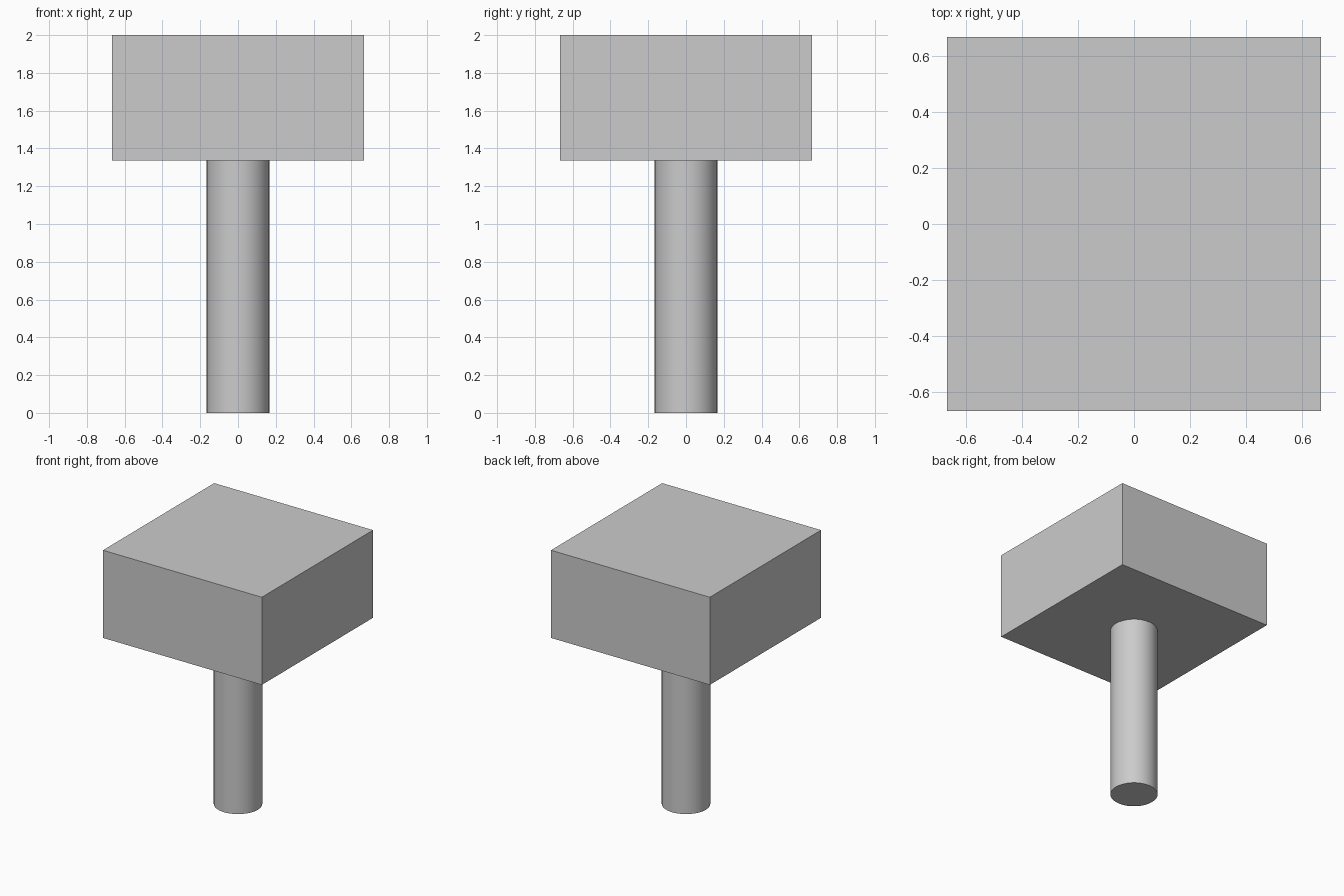
import bpy

if "Cube" in bpy.data.objects:
    bpy.data.objects.remove(bpy.data.objects["Cube"])

HEAD_W, HEAD_BOTTOM, TOP, RADIUS = 1.333, 1.335, 2.0, 0.167

# Square block head
bpy.ops.mesh.primitive_cube_add(size=1, location=(0, 0, (HEAD_BOTTOM + TOP) / 2))
head = bpy.context.object
head.name = "head"
head.scale = (HEAD_W, HEAD_W, TOP - HEAD_BOTTOM)
bpy.ops.object.transform_apply(location=False, rotation=False, scale=True)

# Round handle, standing on the ground and meeting the underside of the head
bpy.ops.mesh.primitive_cylinder_add(vertices=32, radius=RADIUS, depth=HEAD_BOTTOM,
                                    location=(0, 0, HEAD_BOTTOM / 2))
handle = bpy.context.object
handle.name = "handle"
bpy.ops.object.shade_smooth_by_angle()
